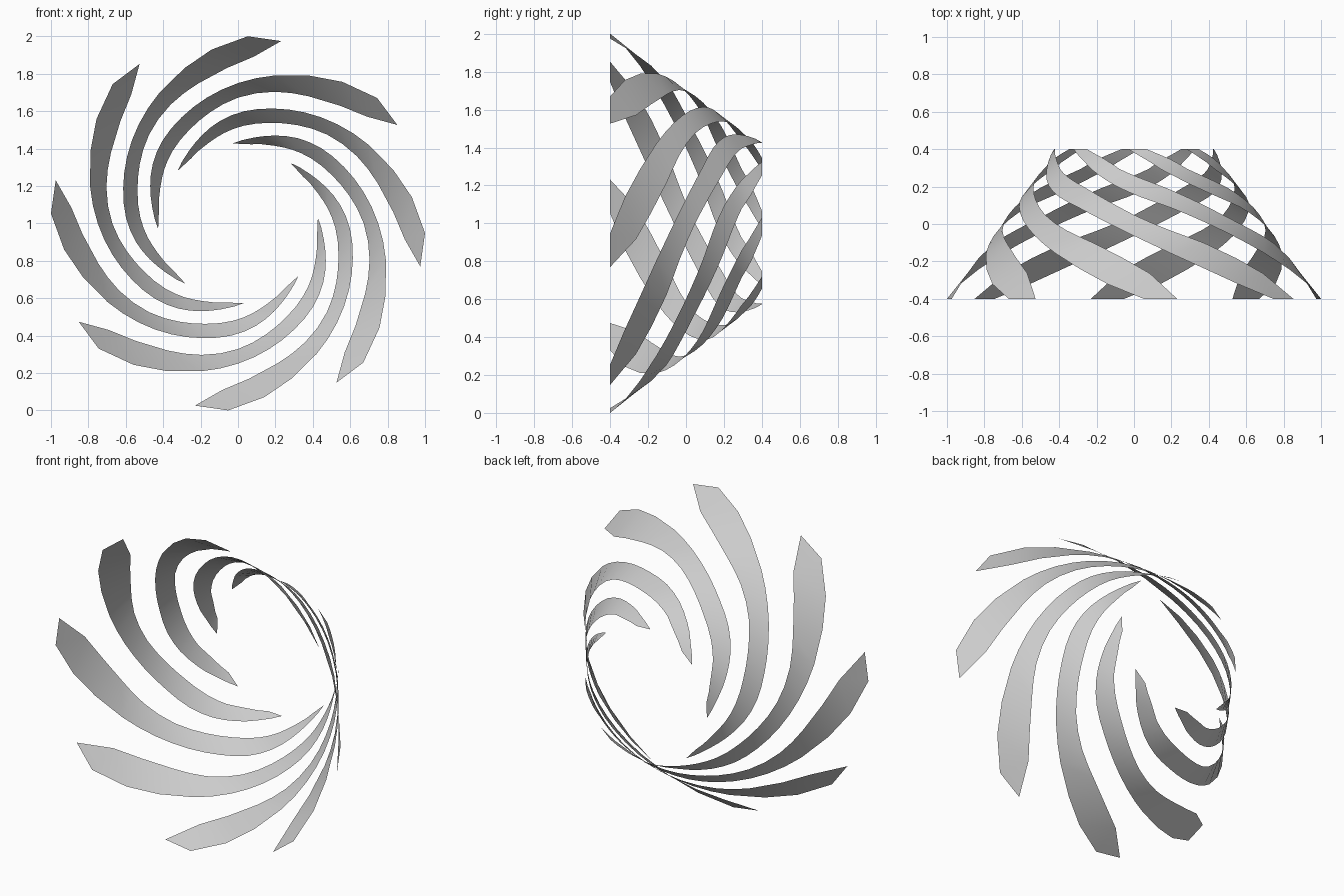
import bpy, bmesh, math
from mathutils import Vector

if "Cube" in bpy.data.objects:
    bpy.data.objects.remove(bpy.data.objects["Cube"])

grey = bpy.data.materials.new("plain_grey")
grey.diffuse_color = (0.6, 0.6, 0.6, 1)
grey.use_nodes = True
grey.node_tree.nodes["Principled BSDF"].inputs["Base Color"].default_value = grey.diffuse_color

# Flared profile: (radius, depth along y)
PROFILE = [(1.0014, -0.4), (0.845, -0.2), (0.65, 0.08), (0.49, 0.29), (0.428, 0.4)]
# Ribbon stations: leading angle, radius, trailing angle, radius
STATIONS = [
    (87, 1.0014, 76.7, 1.0014), (98.6, 0.94, 84.6, 0.895), (109, 0.878, 94, 0.833),
    (121, 0.815, 106, 0.777), (135, 0.75, 119.5, 0.73), (149, 0.692, 135, 0.672),
    (163, 0.642, 149, 0.613), (177, 0.6, 162, 0.565), (190, 0.556, 177, 0.522),
    (202, 0.51, 189, 0.488), (214, 0.468, 200, 0.458), (229, 0.428, 216, 0.428),
]
COUNT = 8


def depth(r):
    for (r0, y0), (r1, y1) in zip(PROFILE, PROFILE[1:]):
        if r >= r1:
            return y0 + (y1 - y0) * (r0 - r) / (r0 - r1)
    return PROFILE[-1][1]


def point(angle, r):
    a = math.radians(angle)
    return Vector((r * math.cos(a), depth(r), 1 + r * math.sin(a)))


def refine(rows, start):
    """Add a smooth midpoint to every span from the start index on."""
    out = []
    for i, row in enumerate(rows):
        out.append(row)
        if start <= i < len(rows) - 1:
            before, nxt = rows[i - 1], rows[i + 1]
            after = rows[min(i + 2, len(rows) - 1)]
            out.append(tuple((9 * (b + c) - a - d) / 16
                             for a, b, c, d in zip(before, row, nxt, after)))
    return out


# Eight spiral ribbons around the y axis
for k in range(COUNT):
    turn = k * 360 / COUNT
    bm = bmesh.new()
    rows = [(bm.verts.new(point(a0 + turn, r0)), bm.verts.new(point(a1 + turn, r1)))
            for a0, r0, a1, r1 in refine(STATIONS, 3)]
    for (a, b), (c, d) in zip(rows, rows[1:]):
        face = bm.faces.new((a, b, d, c))
        face.smooth = True
    bm.normal_update()
    # Face the ribbon outward
    mid = bm.faces[:][5]
    if mid.normal.dot(mid.calc_center_median() - Vector((0, 0, 1))) < 0:
        bmesh.ops.reverse_faces(bm, faces=bm.faces[:])
    mesh = bpy.data.meshes.new(f"spiral_ribbon_{k + 1}")
    bm.to_mesh(mesh)
    bm.free()
    mesh.materials.append(grey)
    bpy.context.collection.objects.link(bpy.data.objects.new(mesh.name, mesh))
